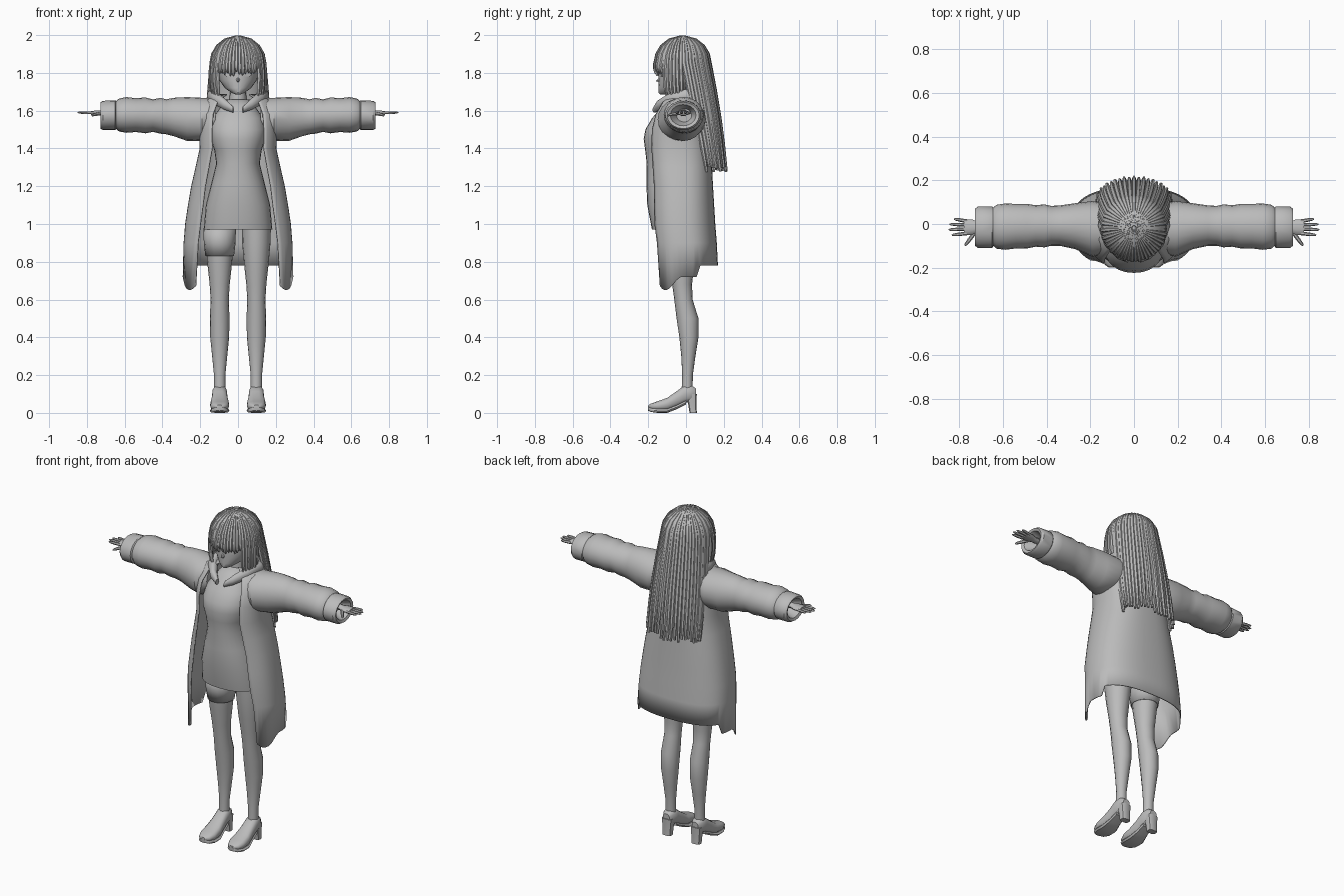
import bpy, bmesh, math, random
from mathutils import Vector

if "Cube" in bpy.data.objects:
    bpy.data.objects.remove(bpy.data.objects["Cube"])

random.seed(4)
grey = bpy.data.materials.new("plain grey")
grey.diffuse_color = (0.5, 0.5, 0.5, 1)
grey.use_nodes = True
grey.node_tree.nodes["Principled BSDF"].inputs["Base Color"].default_value = grey.diffuse_color


def spow(v, p):
    return math.copysign(abs(v) ** p, v)


def oval(c, u, v, n=16, p=1.0):
    """Ring of points round c spanned by half-axis vectors u and v."""
    c, u, v = Vector(c), Vector(u), Vector(v)
    return [c + u * spow(math.cos(2 * math.pi * i / n), p)
            + v * spow(math.sin(2 * math.pi * i / n), p) for i in range(n)]


def loft(bm, rings, closed=True, caps=(True, True)):
    """Skin a row of equal-length point rings."""
    vs = [[bm.verts.new(p) for p in r] for r in rings]
    n = len(vs[0])
    for a, b in zip(vs, vs[1:]):
        for i in range(n if closed else n - 1):
            j = (i + 1) % n
            bm.faces.new((a[i], a[j], b[j], b[i]))
    if caps[0]:
        bm.faces.new(vs[0])
    if caps[1]:
        bm.faces.new(vs[-1])


def finish(name, bm, mirror=False, thick=0, angle=40):
    bmesh.ops.recalc_face_normals(bm, faces=bm.faces)
    me = bpy.data.meshes.new(name)
    bm.to_mesh(me)
    bm.free()
    me.materials.append(grey)
    ob = bpy.data.objects.new(name, me)
    bpy.context.collection.objects.link(ob)
    bpy.ops.object.select_all(action='DESELECT')
    ob.select_set(True)
    bpy.context.view_layer.objects.active = ob
    bpy.ops.object.shade_smooth_by_angle(angle=math.radians(angle))
    if mirror:
        ob.modifiers.new("mirror", 'MIRROR')
    if thick:
        m = ob.modifiers.new("cloth", 'SOLIDIFY')
        m.thickness, m.offset = thick, 0
    return ob


def body(bm, rows, n=20, p=1.0, caps=(True, True), x=0):
    """Upright loft from rows of z, half width, front y, back y."""
    loft(bm, [oval((x, (f + b) / 2, z), (w, 0, 0), (0, (b - f) / 2, 0), n, p)
              for z, w, f, b in rows], caps=caps)


# head, neck and nose
bm = bmesh.new()
body(bm, [(1.6, .05, -.06, .04), (1.7, .042, -.055, .035)], 14)
body(bm, [(1.685, .012, -.135, -.09), (1.695, .035, -.145, -.04), (1.72, .07, -.146, .02),
          (1.76, .098, -.144, .07), (1.81, .112, -.145, .1), (1.87, .115, -.14, .11),
          (1.93, .095, -.11, .09), (1.965, .05, -.07, .04)], 24)
loft(bm, [oval((0, y, z), (w, 0, 0), (0, 0, h), 6)
          for y, z, w, h in ((-.138, 1.765, .012, .016), (-.158, 1.757, .003, .003))])
finish("head", bm)

# eyes: thin plates
bm = bmesh.new()
loft(bm, [oval((.05, y, 1.795), (.024, .008, 0), (0, 0, .015), 12) for y in (-.134, -.127)])
finish("eye", bm, mirror=True)

# dress
bm = bmesh.new()
rows = [(1.66, .05, -.08, .04), (1.63, .085, -.12, .05), (1.56, .135, -.18, .06),
        (1.5, .148, -.215, .07), (1.45, .145, -.224, .07), (1.39, .125, -.216, .06),
        (1.32, .115, -.208, .06), (1.22, .14, -.21, .07), (1.1, .17, -.205, .085),
        (.97, .182, -.18, .09), (1.0, .15, -.14, .06)]
body(bm, rows, 28, .9)
finish("dress", bm)

# legs with a torn strip on one thigh
bm = bmesh.new()
body(bm, [(1.02, .078, -.11, .075), (.9, .075, -.105, .06), (.78, .064, -.09, .043),
          (.68, .053, -.073, .032), (.6, .048, -.062, .035), (.5, .052, -.05, .066),
          (.4, .05, -.035, .066), (.3, .04, -.025, .05), (.2, .03, -.02, .036),
          (.08, .03, -.025, .035)], 16, x=.097)
finish("leg", bm, mirror=True)
bm = bmesh.new()
body(bm, [(.98, .084, -.118, .07), (.9, .082, -.112, .065), (.83, .074, -.1, .052)],
     16, caps=(False, False), x=-.097)
finish("thigh_strip", bm, thick=.004)

# shoes: upper lofted heel to toe, plus heel block and sole
bm = bmesh.new()
loft(bm, [oval((.097, y, (b + t) / 2), (w, 0, 0), (0, 0, (t - b) / 2), 14, .75)
          for y, b, t, w in ((.052, .07, .13, .022), (.03, .062, .145, .036),
                             (-.01, .05, .145, .04), (-.05, .03, .115, .042),
                             (-.1, .012, .08, .05), (-.15, .012, .062, .05),
                             (-.185, .018, .05, .036), (-.198, .025, .042, .015))])
finish("shoe_upper", bm, mirror=True)
bm = bmesh.new()
loft(bm, [oval((.097, y, z), (w, 0, 0), (0, d, 0), 10, .6)
          for y, z, w, d in ((.038, 0, .028, .02), (.034, .04, .029, .022), (.028, .1, .035, .03))])
loft(bm, [oval((.097, y, z), (w, 0, 0), (0, 0, .011), 8, .5)
          for y, z, w in ((.0, .055, .034), (-.05, .03, .04), (-.1, .011, .052),
                          (-.15, .011, .052), (-.185, .016, .038), (-.2, .022, .018))])
finish("shoe_sole", bm, mirror=True)

# open coat: rows of z, half width, front y, back y, half angle from the back
coat = [(1.685, .1, -.09, .07, 150), (1.655, .17, -.13, .1, 147), (1.58, .205, -.18, .115, 145),
        (1.5, .205, -.205, .12, 143), (1.4, .2, -.21, .13, 142), (1.3, .222, -.205, .135, 141),
        (1.2, .245, -.2, .14, 140), (1.1, .262, -.2, .146, 140), (1.0, .277, -.2, .152, 139),
        (.9, .285, -.19, .16, 137), (.78, .29, -.18, .166, 134)]
bm = bmesh.new()
rings = []
N = 40
for k, (z, w, f, b, a) in enumerate(coat):
    r = []
    for i in range(N + 1):
        t = 2 * i / N - 1
        s = math.radians(a) * t
        zz = z
        if k == len(coat) - 1 and abs(t) > .5:      # ragged front tips
            zz -= .06 if abs(t) < .72 else .06 + .07 * math.sin((abs(t) - .72) / .28 * 2.4)
        r.append(Vector((w * spow(math.sin(s), .8),
                         (f + b) / 2 + (b - f) / 2 * spow(math.cos(s), .8), zz)))
    rings.append(r)
loft(bm, rings, closed=False, caps=(False, False))
finish("coat", bm, thick=.006)

# sleeves with folds, cuff and hollow end: x, low z, high z, front y, back y
sl = [(.12, 1.47, 1.665, -.13, .09), (.19, 1.44, 1.668, -.15, .105), (.27, 1.44, 1.672, -.115, .095),
      (.34, 1.465, 1.668, -.1, .085), (.38, 1.475, 1.66, -.1, .083), (.41, 1.478, 1.668, -.107, .09),
      (.45, 1.488, 1.66, -.104, .086), (.49, 1.48, 1.67, -.112, .092), (.54, 1.487, 1.666, -.112, .092),
      (.59, 1.483, 1.672, -.118, .094), (.63, 1.49, 1.664, -.113, .088), (.645, 1.502, 1.652, -.1, .076),
      (.65, 1.497, 1.655, -.11, .08), (.715, 1.497, 1.652, -.11, .08), (.728, 1.505, 1.645, -.1, .07),
      (.722, 1.52, 1.632, -.083, .053), (.66, 1.54, 1.61, -.05, .03)]
bm = bmesh.new()
loft(bm, [oval((x, (f + b) / 2, (l + h) / 2), (0, (b - f) / 2, 0), (0, 0, (h - l) / 2), 20)
          for x, l, h, f, b in sl])
finish("sleeve", bm, mirror=True, angle=35)

# hands: wrist and palm, four fingers and thumb
bm = bmesh.new()
loft(bm, [oval((x, -.015, 1.588), (0, w, 0), (0, 0, h), 10)
          for x, w, h in ((.62, .022, .02), (.71, .021, .016), (.74, .036, .014), (.778, .036, .011))])


def finger(a, b, r):
    a, b = Vector(a), Vector(b)
    d = (b - a).normalized()
    side = d.cross(Vector((0, 0, 1)))
    loft(bm, [oval(a.lerp(b, t), side * r * s, Vector((0, 0, r * s)), 6)
              for t, s in ((0, 1), (.55, .95), (.9, .7), (1, .25))])


for y, tip, spread in ((-.043, .835, -.008), (-.023, .85, -.003), (-.004, .845, .003), (.013, .825, .01)):
    finger((.765, y, 1.588), (tip, y + spread, 1.59), .0085)
finger((.73, -.04, 1.585), (.775, -.1, 1.575), .0095)
finish("hand", bm, mirror=True)

# hood resting round the neck
bm = bmesh.new()
path = [(.025, -.165, 1.605, .016), (.065, -.14, 1.63, .028), (.11, -.085, 1.66, .034),
        (.135, -.01, 1.675, .038), (.12, .06, 1.68, .044), (.07, .1, 1.675, .05), (0, .11, 1.67, .052)]
rings = []
for x, y, z, r in path:
    out = Vector((x, y + .02, 0)).normalized()
    rings.append(oval((x, y, z), out * r * .8, (0, 0, r), 10))
loft(bm, rings, caps=(True, False))
finish("hood", bm, mirror=True)

# hair cap under the strands, open at the face
bm = bmesh.new()
body(bm, [(1.66, .118, .0, .12), (1.74, .128, -.01, .125), (1.8, .13, -.03, .125),
          (1.83, .131, -.14, .124), (1.88, .13, -.143, .12), (1.93, .112, -.122, .1),
          (1.965, .083, -.092, .07), (1.988, .035, -.045, .02)], 24)
finish("hair_cap", bm)


def strand(bm, deg, end, wide, lift):
    """One tapered lock from the crown over the skull down to the end height."""
    a = math.radians(deg)
    out = Vector((math.sin(a), math.cos(a), 0))
    side = Vector((math.cos(a), -math.sin(a), 0))
    pts = []
    for e in (86, 62, 40, 20, 3):
        c = math.cos(math.radians(e))
        pts.append(Vector((.137 * c * out.x, -.018 + .14 * c * out.y,
                           1.85 + .142 * math.sin(math.radians(e)))))
    base = pts[-1]
    if end < 1.5:                                   # long locks swing out behind
        b = math.radians(max(-95, min(95, deg * 1.15)))
        goal = Vector((.165 * math.sin(b), .115 + .095 * math.cos(b), end))
    else:
        goal = Vector((base.x * .97, base.y + .008, end))
    for t in (.25, .5, .75, 1):
        q = base.lerp(goal, t)
        q += out * .008 * math.sin(t * math.pi)
        pts.append(q)
    size = (.25, .6, .85, 1, 1, 1, 1, .9, .25 if end > 1.5 else .5)
    rings = []
    for i, (p, s) in enumerate(zip(pts, size)):
        d = (pts[min(i + 1, 8)] - pts[max(i - 1, 0)]).normalized()
        nrm = side.cross(d).normalized()
        rings.append(oval(p + out * lift, side * wide * s, nrm * .011 * (.5 + s / 2), 6))
    loft(bm, rings)


# back hair, side locks and fringe
for name, lo, hi, num, end, wide in (("back_hair", -88, 88, 27, 1.285, .0135),
                                     ("side_lock_right", 94, 130, 6, 1.66, .012),
                                     ("side_lock_left", -130, -94, 6, 1.66, .012),
                                     ("fringe", 136, 224, 14, 1.795, .0115)):
    bm = bmesh.new()
    for i in range(num):
        strand(bm, lo + (hi - lo) * i / (num - 1), end + random.uniform(-.012, .02),
               wide, .004 * (i % 2))
    finish(name, bm, angle=50)
